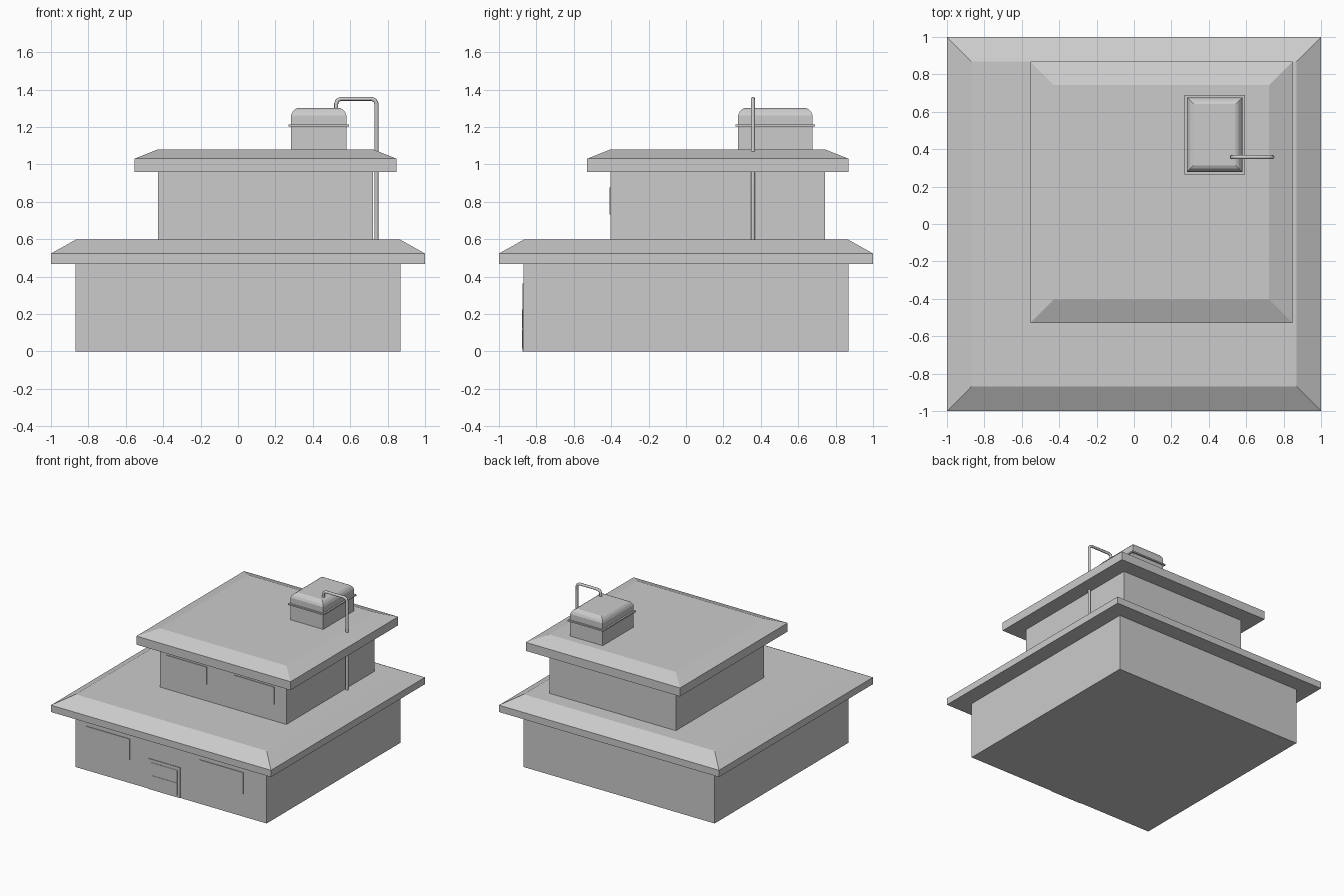
import bpy, bmesh

if "Cube" in bpy.data.objects:
    bpy.data.objects.remove(bpy.data.objects["Cube"])

mat = bpy.data.materials.new("plain grey")
mat.diffuse_color = (0.6, 0.6, 0.6, 1)
mat.use_nodes = True
mat.node_tree.nodes["Principled BSDF"].inputs["Base Color"].default_value = mat.diffuse_color


def stack(name, rect, rings):
    """Rectangular solid from (outward offset, height) rings."""
    x0, x1, y0, y1 = rect
    bm = bmesh.new()
    loops = []
    for o, z in rings:
        loops.append([bm.verts.new(p) for p in (
            (x0 - o, y0 - o, z), (x1 + o, y0 - o, z),
            (x1 + o, y1 + o, z), (x0 - o, y1 + o, z))])
    for a, b in zip(loops, loops[1:]):
        for i in range(4):
            j = (i + 1) % 4
            bm.faces.new((a[i], a[j], b[j], b[i]))
    bm.faces.new(loops[0][::-1])
    bm.faces.new(loops[-1])
    me = bpy.data.meshes.new(name)
    bm.to_mesh(me)
    bm.free()
    me.materials.append(mat)
    ob = bpy.data.objects.new(name, me)
    bpy.context.collection.objects.link(ob)
    return ob


def plate(name, x0, x1, z0, z1, wall_y, depth):
    """Thin plate standing proud of a front wall."""
    return stack(name, (x0, x1, wall_y - depth, wall_y + 0.005), [(0, z0), (0, z1)])


# Storeys with hipped overhanging roofs
lower = (-0.868, 0.868, -0.868, 0.868)
upper = (-0.428, 0.722, -0.403, 0.743)
stack("lower_storey", lower, [(0, 0), (0, 0.467), (0.132, 0.467), (0.132, 0.523), (0, 0.597)])
stack("upper_storey", upper, [(0, 0.597), (0, 0.96), (0.126, 0.96), (0.126, 1.03), (0, 1.08)])

# Rooftop tank with a rounded lid and a rim band
tank = (0.283, 0.58, 0.278, 0.677)
stack("roof_tank", tank, [(0, 1.08), (0, 1.262), (-0.008, 1.28), (-0.02, 1.294), (-0.036, 1.302)])
stack("tank_rim", tank, [(0.013, 1.203), (0.013, 1.214)])

# Windows
for i, x in enumerate((-0.77, 0.262)):
    plate(f"lower_window_{i}", x, x + 0.395, 0.188, 0.363, lower[2], 0.006)
for i, x in enumerate((-0.365, 0.25)):
    plate(f"upper_window_{i}", x, x + 0.365, 0.733, 0.877, upper[2], 0.006)

# Door with two raised panels
plate("door", -0.205, 0.085, 0.0, 0.25, lower[2], 0.005)
for i, z in enumerate((0.016, 0.122)):
    plate(f"door_panel_{i}", -0.18, 0.06, z, z + 0.102, lower[2], 0.008)

# Overflow pipe from the tank lid down to the lower roof
cu = bpy.data.curves.new("overflow_pipe", "CURVE")
cu.dimensions = "3D"
cu.bevel_depth = 0.011
cu.bevel_resolution = 2
cu.use_fill_caps = True
pts = [(0.525, 1.29), (0.525, 1.325), (0.532, 1.342), (0.55, 1.35),
       (0.715, 1.35), (0.733, 1.342), (0.74, 1.325), (0.74, 0.59)]
sp = cu.splines.new("POLY")
sp.points.add(len(pts) - 1)
for p, (x, z) in zip(sp.points, pts):
    p.co = (x, 0.358, z, 1)
cu.materials.append(mat)
pipe = bpy.data.objects.new("overflow_pipe", cu)
bpy.context.collection.objects.link(pipe)
